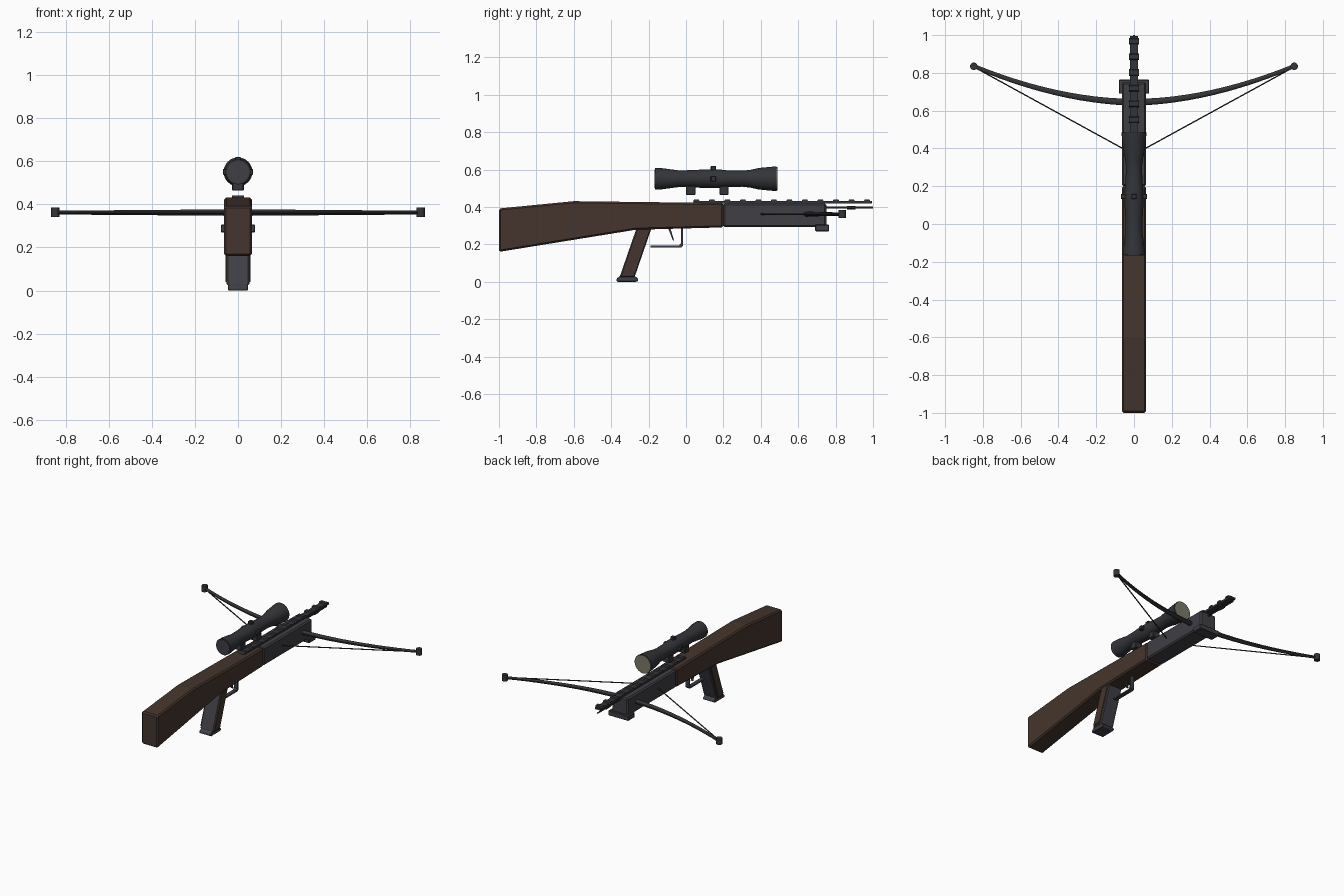
import bpy, bmesh, math
from mathutils import Vector

if "Cube" in bpy.data.objects:
    bpy.data.objects.remove(bpy.data.objects["Cube"])


def material(name, rgb):
    m = bpy.data.materials.new(name)
    m.diffuse_color = (*rgb, 1)
    m.use_nodes = True
    m.node_tree.nodes["Principled BSDF"].inputs["Base Color"].default_value = m.diffuse_color
    return m


WOOD = material("brown wood", (0.058, 0.036, 0.026))
METAL = material("grey metal", (0.050, 0.049, 0.060))
DARK = material("dark metal", (0.034, 0.035, 0.041))
LENS = material("pale lens", (0.20, 0.19, 0.14))


def finish(bm, name, mats, smooth=False, bevel=0):
    bmesh.ops.recalc_face_normals(bm, faces=bm.faces)
    me = bpy.data.meshes.new(name)
    bm.to_mesh(me)
    bm.free()
    ob = bpy.data.objects.new(name, me)
    bpy.context.collection.objects.link(ob)
    for m in mats:
        me.materials.append(m)
    if bevel:
        mod = ob.modifiers.new("edge", 'BEVEL')
        mod.width = bevel
        mod.segments = 1
        mod.limit_method = 'ANGLE'
    if smooth:
        bpy.ops.object.select_all(action='DESELECT')
        ob.select_set(True)
        bpy.context.view_layer.objects.active = ob
        bpy.ops.object.shade_smooth_by_angle(angle=math.radians(40))
    return ob


def slab(name, profile, half_width, mat, bevel=0, x=0):
    """Side profile of (y, z) points extruded across x."""
    bm = bmesh.new()
    f = bm.faces.new([bm.verts.new((x - half_width, y, z)) for y, z in profile])
    r = bmesh.ops.extrude_face_region(bm, geom=[f])
    bmesh.ops.translate(bm, vec=(2 * half_width, 0, 0),
                        verts=[v for v in r['geom'] if isinstance(v, bmesh.types.BMVert)])
    return finish(bm, name, [mat], bevel=bevel)


def box(name, half_width, y0, y1, z0, z1, mat, bevel=0, x=0):
    return slab(name, [(y0, z0), (y1, z0), (y1, z1), (y0, z1)], half_width, mat, bevel, x)


def tube(name, points, radii, mat, sides=12, flat=1.0):
    """Round section swept along points, flattened in z by 'flat'."""
    bm = bmesh.new()
    pts = [Vector(p) for p in points]
    rings = []
    for i, p in enumerate(pts):
        t = (pts[min(i + 1, len(pts) - 1)] - pts[max(i - 1, 0)]).normalized()
        side = t.cross(Vector((0, 0, 1)))
        side = side.normalized() if side.length > 1e-4 else Vector((1, 0, 0))
        up = side.cross(t)
        angles = [2 * math.pi * (k + 0.5) / sides for k in range(sides)]
        rings.append([bm.verts.new(p + radii[i] * (side * math.cos(a) + up * math.sin(a) * flat))
                      for a in angles])
    for a, b in zip(rings, rings[1:]):
        for k in range(sides):
            j = (k + 1) % sides
            bm.faces.new((a[k], a[j], b[j], b[k]))
    bm.faces.new(rings[0])
    bm.faces.new(rings[-1])
    return finish(bm, name, [mat], smooth=True)


# Stock and fore body
slab("stock", [(-1, 0.16), (-0.27, 0.278), (-0.2, 0.28), (0.2, 0.291), (0.2, 0.421),
               (-0.6, 0.431), (-1, 0.392)], 0.064, WOOD, 0.009)
box("fore_body", 0.064, 0.2, 0.75, 0.292, 0.42, METAL, 0.009)
box("front_block", 0.08, 0.69, 0.765, 0.27, 0.306, METAL, 0.004)

# Pistol grip: metal core, wood side panels, foot plate
slab("grip_core", [(-0.355, 0.025), (-0.275, 0.025), (-0.185, 0.285), (-0.265, 0.285)],
     0.053, METAL, 0.006)
for s in (-1, 1):
    slab("grip_panel", [(-0.343, 0.04), (-0.282, 0.04), (-0.2, 0.279), (-0.26, 0.279)],
         0.003, WOOD, x=s * 0.054)
slab("grip_foot", [(-0.372, 0.004), (-0.365, 0), (-0.265, 0), (-0.255, 0.006),
                   (-0.256, 0.016), (-0.275, 0.032), (-0.352, 0.032), (-0.37, 0.018)],
     0.046, METAL, 0.003)

# Trigger and guard
slab("trigger", [(-0.095, 0.285), (-0.083, 0.285), (-0.064, 0.222), (-0.07, 0.22)], 0.008, DARK)
slab("trigger_guard", [(-0.19, 0.184), (-0.025, 0.184), (-0.017, 0.192), (-0.017, 0.29),
                       (-0.028, 0.29), (-0.028, 0.205), (-0.038, 0.193), (-0.19, 0.193)],
     0.014, METAL)

# Toothed top rail
box("rail", 0.022, 0.04, 0.995, 0.418, 0.433, DARK)
for i in range(12):
    y = 0.055 + i * 0.083
    slab("rail_tooth", [(y - 0.018, 0.43), (y + 0.018, 0.43), (y + 0.012, 0.441),
                        (y - 0.012, 0.441)], 0.027, DARK)

# Bolt resting under the rail
tube("bolt", [(0, 0.7, 0.397), (0, 0.86, 0.397), (0, 0.862, 0.397), (0, 0.905, 0.397),
              (0, 0.907, 0.397), (0, 1.0, 0.397)],
     [0.006, 0.006, 0.010, 0.010, 0.006, 0.005], DARK, 8)

# Bow limbs as one arc, with end caps and string
N = 24
xs = [-0.845 + 1.69 * i / N for i in range(N + 1)]
tube("bow", [(x, 0.645 + 0.19 * abs(x / 0.845) ** 1.85, 0.362) for x in xs],
     [0.019 - 0.008 * abs(x / 0.845) for x in xs], DARK, 10, 0.8)
for s in (-1, 1):
    tube("bow_tip", [(s * 0.848, 0.835, 0.342), (s * 0.848, 0.835, 0.385)],
         [0.02, 0.02], DARK, 12)
tube("string", [(-0.845, 0.83, 0.362), (-0.06, 0.4, 0.362), (0.06, 0.4, 0.362),
                (0.845, 0.83, 0.362)], [0.004] * 4, DARK, 6)

# Scope: turned body, lens, turrets, mounts
scope = [(-0.165, 0.058), (-0.13, 0.057), (-0.04, 0.045), (0.03, 0.046), (0.08, 0.049),
         (0.11, 0.05), (0.18, 0.05), (0.22, 0.045), (0.3, 0.043), (0.345, 0.048),
         (0.39, 0.058), (0.485, 0.067)]
tube("scope_body", [(0, y, 0.551) for y, r in scope], [r for y, r in scope], DARK, 28)
tube("scope_lens", [(0, 0.482, 0.551), (0, 0.488, 0.551)], [0.062, 0.062], LENS, 28)
tube("eyepiece", [(0, -0.168, 0.551), (0, -0.163, 0.551)], [0.051, 0.051], METAL, 28)
box("top_turret", 0.014, 0.132, 0.16, 0.58, 0.62, DARK, 0.003)
for s in (-1, 1):
    box("side_turret", 0.015, 0.132, 0.16, 0.537, 0.565, DARK, 0.003, x=s * 0.055)
for y in (0.0, 0.178):
    box("scope_mount", 0.027, y, y + 0.05, 0.465, 0.512, DARK, 0.003)
